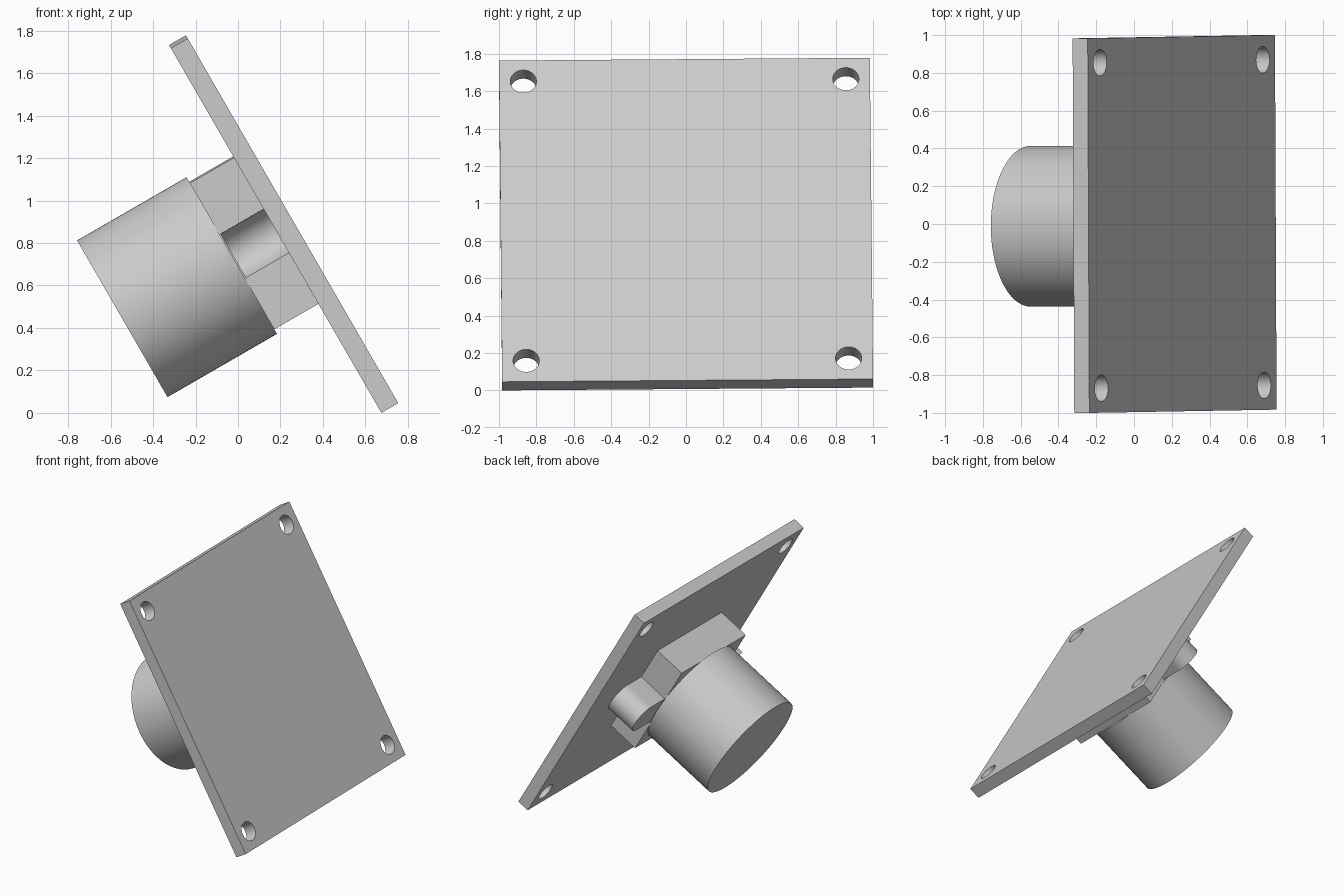
import bpy, bmesh
from math import pi, sin, cos, radians
from mathutils import Matrix, Vector

cube = bpy.data.objects.get("Cube")
if cube:
    bpy.data.objects.remove(cube, do_unlink=True)

SIDE, THICK = 1.983, 0.092      # square board
HOLE_POS, HOLE_R = 0.862, 0.07
BOX, DEPTH = 0.795, 0.24        # lens holder behind the board
BARREL_R, BARREL_LEN = 0.426, 0.595
LUG_R, LUG_POS = 0.12, 0.567
OFFSET = Vector((-0.012, -0.006))
BACK = -THICK / 2

grey = bpy.data.materials.new("light_grey")
grey.use_nodes = True
grey.diffuse_color = (0.6, 0.6, 0.6, 1)
grey.node_tree.nodes["Principled BSDF"].inputs["Base Color"].default_value = (0.6, 0.6, 0.6, 1)

# Board frame: local x runs across, local y up the slope, local z out of the face
tilt = radians(30)
across = Vector((0, 1, 0))
up = Vector((-sin(tilt), 0, cos(tilt)))
frame = Matrix((across, up, across.cross(up))).transposed().to_4x4()
frame = Matrix.Translation((0.215, 0, 0.889)) @ frame @ Matrix.Rotation(radians(0.5), 4, "Z")


def prism(bm, outline, z0, z1):
    """Extrude a flat outline between two heights."""
    face = bm.faces.new([bm.verts.new((p[0], p[1], z0)) for p in outline])
    top = bmesh.ops.extrude_face_region(bm, geom=[face])["geom"]
    verts = [g for g in top if isinstance(g, bmesh.types.BMVert)]
    bmesh.ops.translate(bm, verts=verts, vec=(0, 0, z1 - z0))
    bmesh.ops.recalc_face_normals(bm, faces=bm.faces)


def arc(cx, cy, r, start, sweep, steps):
    return [(cx + r * cos(start + sweep * i / steps),
             cy + r * sin(start + sweep * i / steps)) for i in range(steps + 1)]


def circle(cx, cy, r, steps):
    return arc(cx, cy, r, 0, 2 * pi, steps)[:-1]


def square(cx, cy, size):
    h = size / 2
    return [(cx - h, cy - h), (cx + h, cy - h), (cx + h, cy + h), (cx - h, cy + h)]


def make(name, prisms, smooth=False):
    bm = bmesh.new()
    for args in prisms:
        prism(bm, *args)
    mesh = bpy.data.meshes.new(name)
    bm.to_mesh(mesh)
    bm.free()
    mesh.materials.append(grey)
    obj = bpy.data.objects.new(name, mesh)
    bpy.context.collection.objects.link(obj)
    obj.matrix_world = frame
    if smooth:
        shade(obj)
    return obj


def shade(obj):
    bpy.ops.object.select_all(action="DESELECT")
    obj.select_set(True)
    bpy.context.view_layer.objects.active = obj
    bpy.ops.object.shade_smooth_by_angle(angle=radians(30))


# Board with four corner holes
board = make("board", [(square(0, 0, SIDE), BACK, -BACK)])
drill = make("hole_cutter", [(circle(sx * HOLE_POS, sy * HOLE_POS, HOLE_R, 40), -THICK, THICK)
                             for sx in (-1, 1) for sy in (-1, 1)])
drill.hide_render = True
cut = board.modifiers.new("holes", "BOOLEAN")
cut.operation, cut.solver, cut.object = "DIFFERENCE", "EXACT", drill
bpy.context.view_layer.objects.active = board
bpy.ops.object.modifier_apply(modifier=cut.name)
bpy.data.objects.remove(drill, do_unlink=True)
shade(board)

# Square lens holder and round barrel
ox, oy = OFFSET
make("lens_holder", [(square(ox, oy, BOX), BACK - DEPTH, BACK)])
make("lens_barrel", [(circle(ox, oy, BARREL_R, 96),
                      BACK - DEPTH - BARREL_LEN, BACK - DEPTH)], smooth=True)

# Rounded mounting lugs on both sides of the holder
for name, side in (("lug_back", 1), ("lug_front", -1)):
    rounded = arc(ox + side * LUG_POS, oy, LUG_R, -side * pi / 2, side * pi, 24)
    inner = ox + side * BOX / 2
    outline = [(inner, rounded[0][1])] + rounded + [(inner, rounded[-1][1])]
    make(name, [(outline, BACK - DEPTH + 0.005, BACK)], smooth=True)
